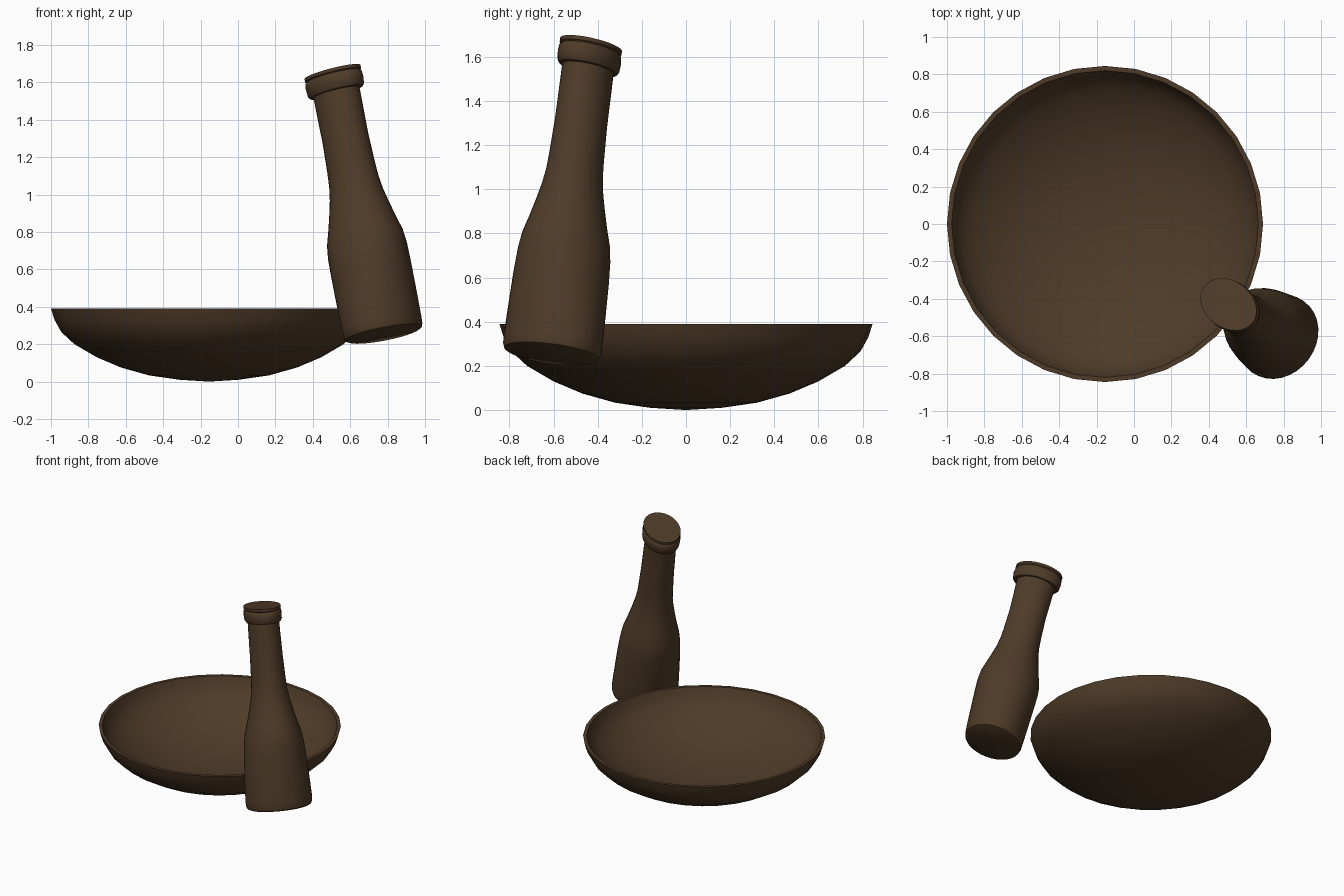
import bpy, bmesh, math
from mathutils import Vector

if "Cube" in bpy.data.objects:
    bpy.data.objects.remove(bpy.data.objects["Cube"])

brown = bpy.data.materials.new("dark_brown")
brown.diffuse_color = (0.078, 0.044, 0.021, 1)
brown.use_nodes = True
brown.node_tree.nodes["Principled BSDF"].inputs["Base Color"].default_value = brown.diffuse_color


def loft(name, rings, u, v, sides=32):
    """Skin elliptical rings (centre, radius along u, radius along v); zero radius makes a pole."""
    bm = bmesh.new()
    loops = []
    for c, a, b in rings:
        if a == 0:
            loops.append([bm.verts.new(c)] * sides)
            continue
        loops.append([bm.verts.new(c + u * a * math.cos(t) + v * b * math.sin(t))
                      for t in (2 * math.pi * i / sides for i in range(sides))])
    for lo, hi in zip(loops, loops[1:]):
        for i in range(sides):
            j = (i + 1) % sides
            quad = list(dict.fromkeys((lo[i], lo[j], hi[j], hi[i])))
            bm.faces.new(quad)
    bmesh.ops.recalc_face_normals(bm, faces=bm.faces)
    me = bpy.data.meshes.new(name)
    bm.to_mesh(me)
    bm.free()
    me.materials.append(brown)
    ob = bpy.data.objects.new(name, me)
    bpy.context.collection.objects.link(ob)
    bpy.ops.object.select_all(action='DESELECT')
    ob.select_set(True)
    bpy.context.view_layer.objects.active = ob
    bpy.ops.object.shade_smooth_by_angle(angle=math.radians(40))
    return ob


# Bowl: outer wall, narrow flat rim, inner wall
bowl_profile = [(0, 0), (.16, .01), (.32, .033), (.47, .075), (.60, .13), (.72, .20),
                (.79, .265), (.826, .33), (.845, .39),
                (.82, .39), (.80, .33), (.765, .28), (.70, .223), (.585, .157),
                (.46, .103), (.315, .062), (.16, .038), (0, .028)]
loft("bowl", [(Vector((-.155, 0, z)), r, r) for r, z in bowl_profile],
     Vector((1, 0, 0)), Vector((0, 1, 0)))

# Bottle: leaning axis, oval rings whose proportions change from body to neck
base, top = Vector((.78, -.61, .25)), Vector((.505, -.43, 1.655))
n = Vector((-.215, .16, 1)).normalized()
v = n.cross(Vector((n.x, n.y, 0))).normalized()
u = v.cross(n).normalized()
# (height of ring centre, radius along the lean, radius across it)
bottle_profile = [(.25, 0, 0), (.25, .185, .213), (.257, .198, .227), (.275, .204, .234),
                  (.31, .206, .236), (.45, .212, .228), (.60, .217, .219), (.70, .219, .209),
                  (.77, .213, .196), (.85, .19, .172), (.93, .168, .152), (1.0, .151, .136),
                  (1.07, .141, .124), (1.15, .136, .119), (1.3, .131, .113), (1.545, .136, .107),
                  (1.547, .158, .118), (1.56, .168, .126), (1.60, .172, .129), (1.625, .168, .126),
                  (1.632, .160, .120), (1.638, .168, .126), (1.655, .168, .126), (1.655, 0, 0)]
loft("bottle", [(base.lerp(top, (z - .25) / 1.405), a, b) for z, a, b in bottle_profile], u, v)
